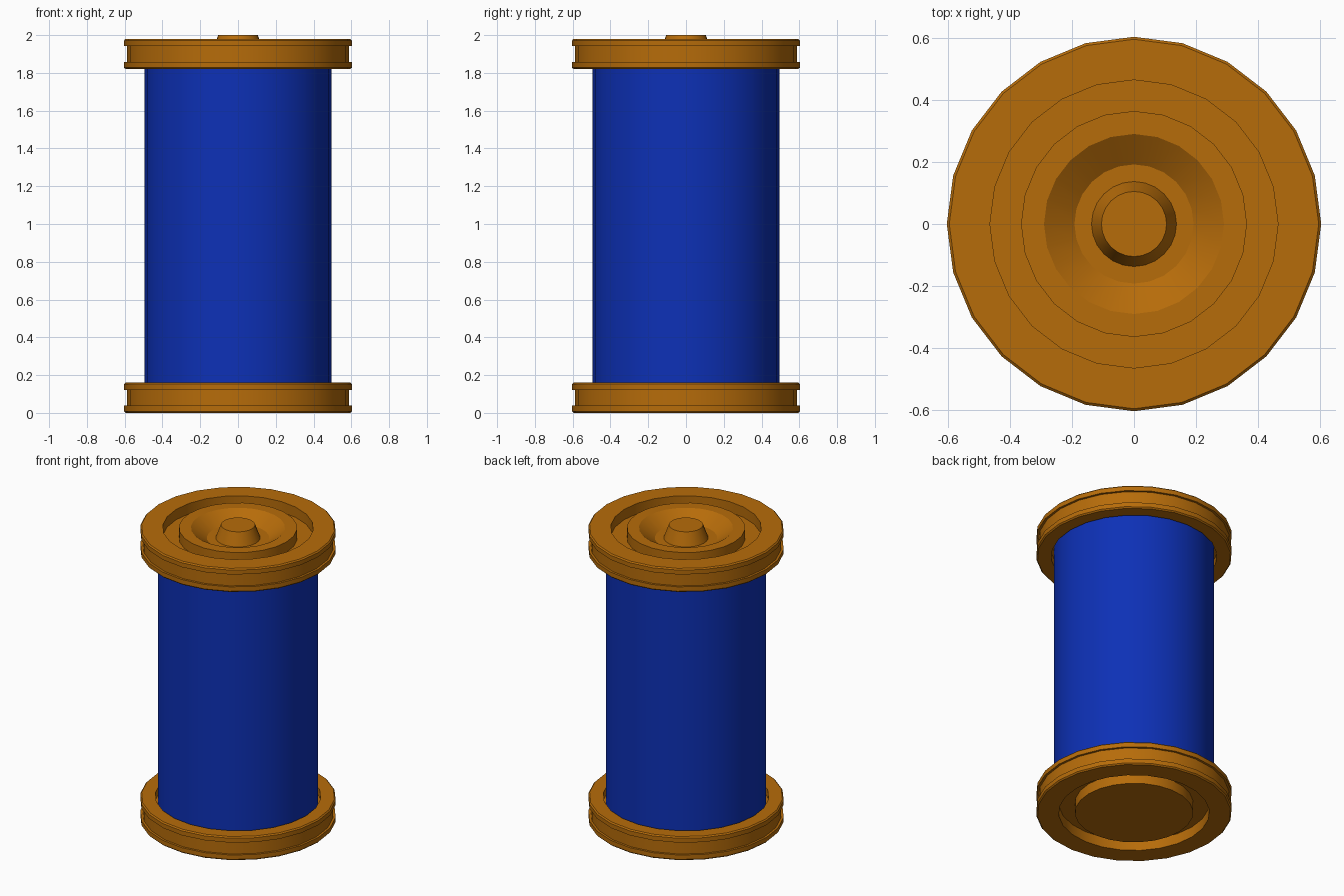
import bpy, bmesh, math

if "Cube" in bpy.data.objects:
    bpy.data.objects.remove(bpy.data.objects["Cube"])

SIDES = 24


def material(name, rgb):
    m = bpy.data.materials.new(name)
    m.diffuse_color = (*rgb, 1)
    m.use_nodes = True
    m.node_tree.nodes["Principled BSDF"].inputs["Base Color"].default_value = m.diffuse_color
    return m


def lathe(name, profile, mat):
    """Spin an (r, z) profile around z; points with r = 0 become poles."""
    bm = bmesh.new()
    rings = []
    for r, z in profile:
        if r == 0:
            rings.append([bm.verts.new((0, 0, z))] * SIDES)
        else:
            rings.append([bm.verts.new((r * math.cos(2 * math.pi * i / SIDES),
                                        r * math.sin(2 * math.pi * i / SIDES), z))
                          for i in range(SIDES)])
    for a, b in zip(rings, rings[1:]):
        for i in range(SIDES):
            j = (i + 1) % SIDES
            quad = list(dict.fromkeys((a[i], a[j], b[j], b[i])))
            bm.faces.new(quad)
    bmesh.ops.recalc_face_normals(bm, faces=bm.faces)
    me = bpy.data.meshes.new(name)
    bm.to_mesh(me)
    bm.free()
    me.materials.append(mat)
    ob = bpy.data.objects.new(name, me)
    bpy.context.collection.objects.link(ob)
    bpy.context.view_layer.objects.active = ob
    ob.select_set(True)
    bpy.ops.object.shade_smooth_by_angle(angle=math.radians(30))
    ob.select_set(False)
    return ob


copper = material("copper", (0.47, 0.15, 0.003))
blue = material("blue", (0.004, 0.03, 0.47))

# Shared rim: inner socket lip, two chamfered flanges with a band between,
# then the ring groove; heights run from the outer face (0) inward (0.16)
rim = [(0, 0.11), (0.51, 0.11), (0.51, 0.16),
       (0.595, 0.16), (0.603, 0.152), (0.603, 0.122), (0.588, 0.122),
       (0.588, 0.038), (0.603, 0.038), (0.603, 0.008), (0.595, 0),
       (0.464, 0), (0.464, 0.07), (0.364, 0.07), (0.364, 0)]

# Bottom cap: plain centre disc
lathe("bottom_cap", rim + [(0, 0)], copper)

# Top cap: flipped rim with a dished centre and a tapered terminal
dish = [(0.29, 0), (0.192, 0.068), (0.137, 0.068), (0.105, -0.02), (0, -0.02)]
lathe("top_cap", [(r, 1.98 - h) for r, h in rim + dish], copper)

# Body tube
lathe("body", [(0, 0.1), (0.495, 0.1), (0.495, 1.88), (0, 1.88)], blue)
